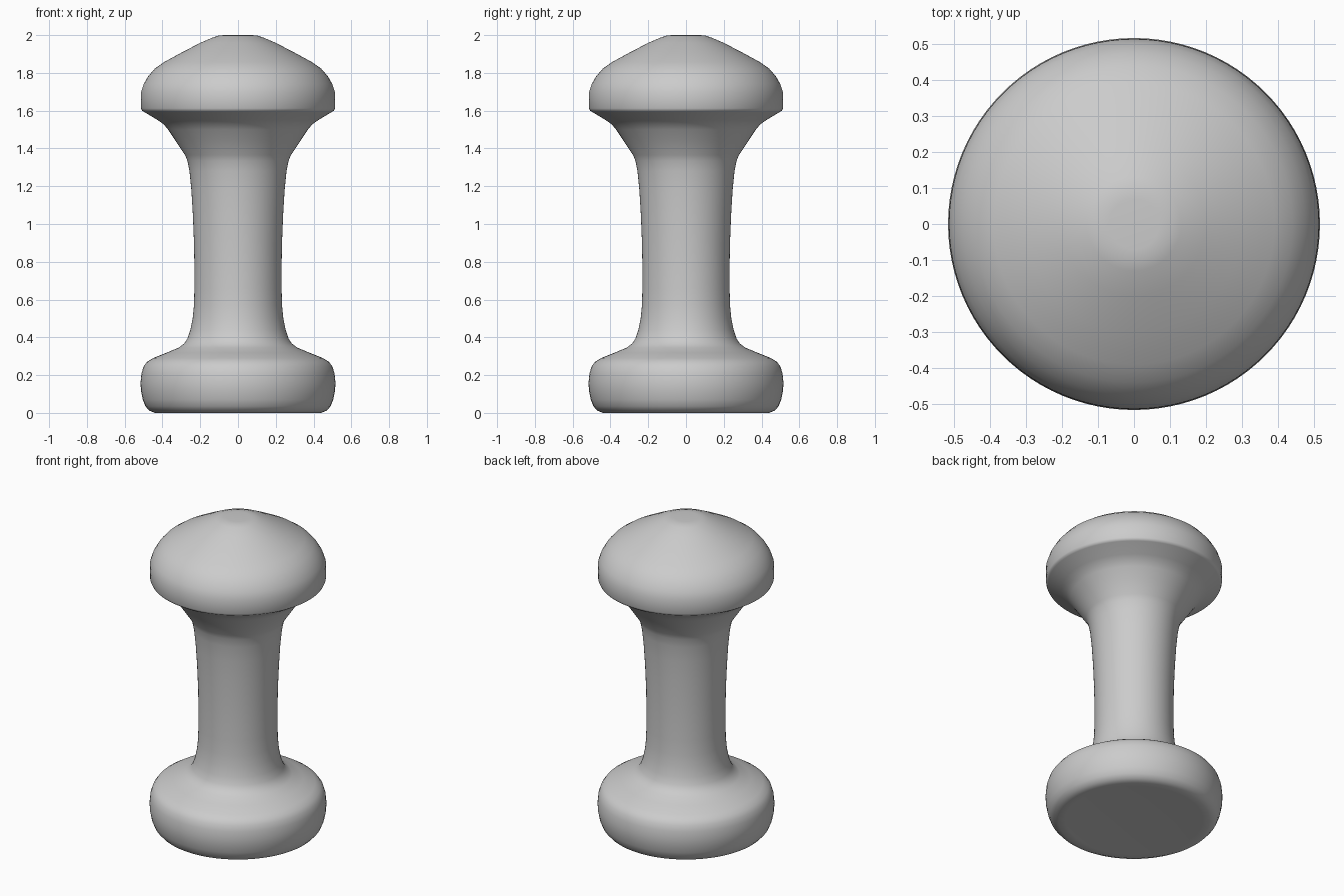
import bpy, bmesh, math

SIDES = 96


def lathe(name, profile):
    """Revolve (radius, height) points about z; zero radii become poles."""
    bm = bmesh.new()
    rings = []
    for r, z in profile:
        if r == 0:
            rings.append([bm.verts.new((0, 0, z))] * SIDES)
        else:
            rings.append([bm.verts.new((r * math.cos(2 * math.pi * i / SIDES),
                                        r * math.sin(2 * math.pi * i / SIDES), z))
                          for i in range(SIDES)])
    for a, b in zip(rings, rings[1:]):
        for i in range(SIDES):
            j = (i + 1) % SIDES
            bm.faces.new(list(dict.fromkeys((a[i], a[j], b[j], b[i]))))
    bmesh.ops.recalc_face_normals(bm, faces=bm.faces)
    mesh = bpy.data.meshes.new(name)
    bm.to_mesh(mesh)
    bm.free()
    ob = bpy.data.objects.new(name, mesh)
    bpy.context.collection.objects.link(ob)
    bpy.context.view_layer.objects.active = ob
    ob.select_set(True)
    bpy.ops.object.shade_smooth_by_angle(angle=math.radians(45))
    ob.select_set(False)
    return ob


# Rounded foot, sweeping up into the waisted stem
foot = [(0, 0.01), (0.25, 0.007), (0.40, 0.002), (0.44, 0.0), (0.47, 0.012),
        (0.49, 0.035), (0.504, 0.07), (0.514, 0.12), (0.516, 0.16),
        (0.511, 0.21), (0.50, 0.245), (0.482, 0.27), (0.45, 0.29)]
stem = [(0.38, 0.318), (0.315, 0.345), (0.285, 0.367), (0.267, 0.395),
        (0.252, 0.44), (0.24, 0.50), (0.233, 0.57), (0.231, 0.66),
        (0.231, 0.78), (0.233, 0.90), (0.239, 1.05), (0.247, 1.18),
        (0.257, 1.28), (0.268, 1.335), (0.28, 1.365)]
# Flared collar and domed cap with a crisp lower rim
cap = [(0.33, 1.44), (0.37, 1.50), (0.395, 1.529), (0.425, 1.55),
       (0.50, 1.595), (0.508, 1.60), (0.513, 1.612), (0.514, 1.66),
       (0.513, 1.70), (0.499, 1.742), (0.475, 1.783), (0.44, 1.823),
       (0.39, 1.858), (0.30, 1.907), (0.20, 1.959), (0.13, 1.989),
       (0.10, 1.998), (0.07, 2.0), (0, 2.0)]

lathe("turned_pawn_body", foot + stem + cap)
